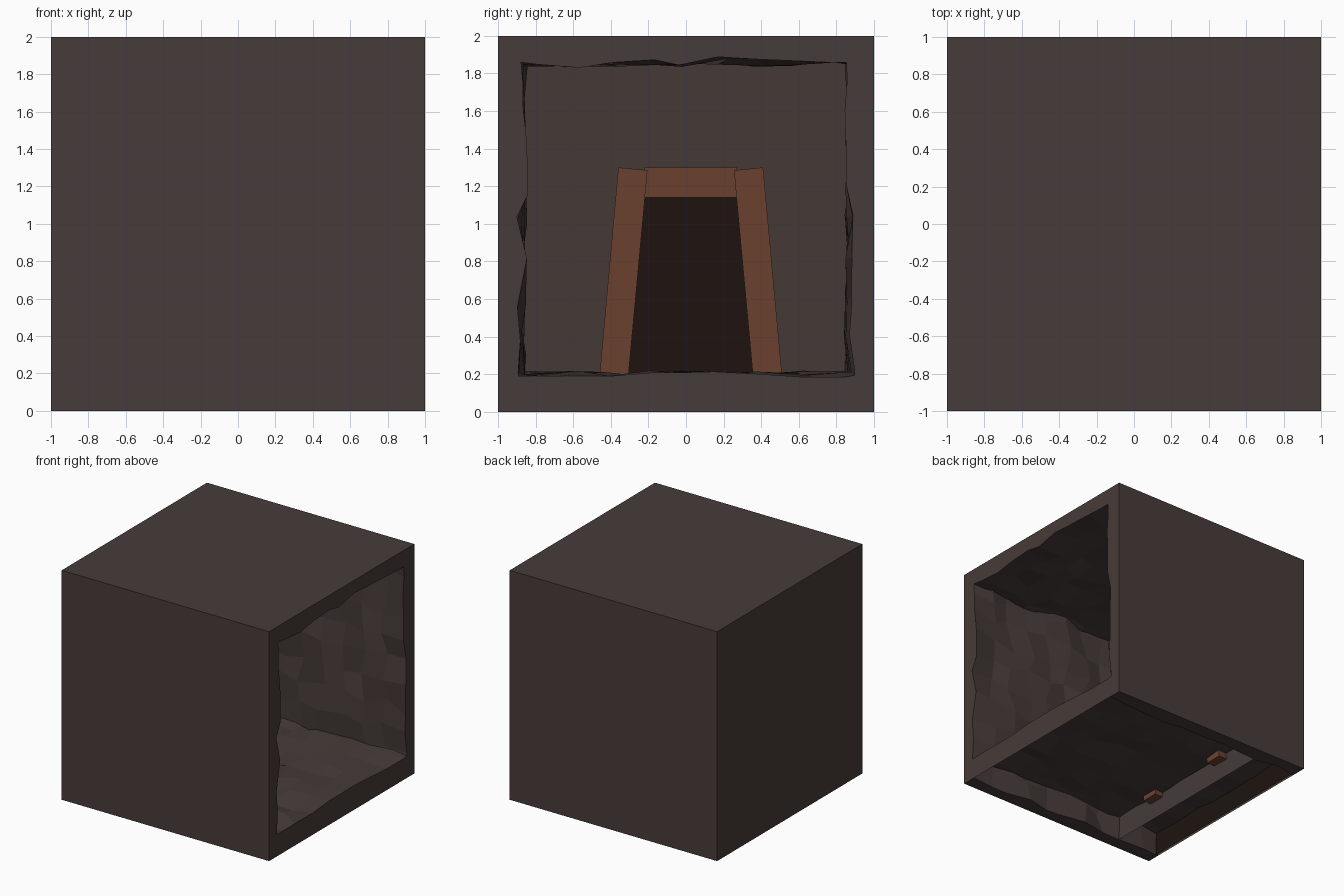
import bpy, bmesh, math, random
from mathutils import Vector

if "Cube" in bpy.data.objects:
    bpy.data.objects.remove(bpy.data.objects["Cube"])

random.seed(4)


def material(name, rgb):
    m = bpy.data.materials.new(name)
    m.diffuse_color = (*rgb, 1)
    m.use_nodes = True
    m.node_tree.nodes["Principled BSDF"].inputs["Base Color"].default_value = m.diffuse_color
    return m


ROCK = material("rock", (0.062, 0.045, 0.041))
WOOD = material("wood", (0.155, 0.056, 0.03))
DARK = material("darkness", (0.013, 0.007, 0.005))


def finish(name, bm, mat):
    bmesh.ops.recalc_face_normals(bm, faces=bm.faces)
    me = bpy.data.meshes.new(name)
    bm.to_mesh(me)
    bm.free()
    me.materials.append(mat)
    ob = bpy.data.objects.new(name, me)
    bpy.context.collection.objects.link(ob)
    return ob


def rough_slab(name, place, depth, noise, closed=True):
    """Slab with a rough inner face; place maps (u, v, depth) to the room."""
    bm = bmesh.new()
    bmesh.ops.create_grid(bm, x_segments=10, y_segments=10, size=1)
    for v in bm.verts:
        u, w = v.co.x, v.co.y
        if abs(u) < 0.99:
            u += random.uniform(-0.05, 0.05)
        if abs(w) < 0.99:
            w += random.uniform(-0.05, 0.05)
        v.co = Vector((u, w, depth + random.uniform(-noise, noise)))
    rim = [e for e in bm.edges if e.is_boundary]
    new = bmesh.ops.extrude_edge_only(bm, edges=rim)["geom"]
    for g in new:
        if isinstance(g, bmesh.types.BMVert):
            g.co.z = 0
    if closed:
        base = [g for g in new if isinstance(g, bmesh.types.BMEdge)
                and g.is_boundary]
        bmesh.ops.contextual_create(bm, geom=base)
    for v in bm.verts:
        v.co = place(*v.co)
    return finish(name, bm, ROCK)


# rough rock slabs around the room
rough_slab("floor", lambda u, v, d: (u, v, d), 0.2, 0.02, closed=False)
rough_slab("ceiling", lambda u, v, d: (u, v, 2 - d), 0.14, 0.03)
rough_slab("front_wall", lambda u, v, d: (u, d - 1, v + 1), 0.13, 0.03)
rough_slab("back_wall", lambda u, v, d: (u, 1 - d, v + 1), 0.13, 0.03)


def quads(name, faces, mat):
    bm = bmesh.new()
    for f in faces:
        bm.faces.new([bm.verts.new(p) for p in f])
    bmesh.ops.remove_doubles(bm, verts=bm.verts, dist=1e-4)
    return finish(name, bm, mat)


# closed end of the room and the dark space behind the doorway
quads("end_cover", [[(-1, y, z) for y, z in
                     ((-1, 0), (1, 0), (1, 2), (-1, 2))]], ROCK)
quads("doorway_darkness", [[(-0.98, y, z) for y, z in
                            ((-0.9, 0), (0.9, 0), (0.9, 1.88), (-0.9, 1.88))]], DARK)


# leaning end wall with a tapered doorway
def lean(z):
    return -0.58 + 0.065 * z


def wall_face(pts):
    return [(lean(z), y, z) for y, z in pts]


quads("end_wall", [wall_face(p) for p in (
    [(-0.99, 0), (0.99, 0), (0.99, 0.2), (0.43, 0.2), (-0.38, 0.2), (-0.99, 0.2)],
    [(-0.99, 0.2), (-0.38, 0.2), (-0.28, 1.22), (-0.99, 1.22)],
    [(0.43, 0.2), (0.99, 0.2), (0.99, 1.22), (0.33, 1.22)],
    [(-0.99, 1.22), (-0.28, 1.22), (0.33, 1.22), (0.99, 1.22),
     (0.99, 1.99), (-0.99, 1.99)])], ROCK)


# timber door frame, each beam a yz outline given depth along x
def beam(name, outline, front, back):
    bm = bmesh.new()
    face = bm.faces.new([bm.verts.new((lean(z) + front, y, z)) for y, z in outline])
    ext = bmesh.ops.extrude_face_region(bm, geom=[face])["geom"]
    for g in ext:
        if isinstance(g, bmesh.types.BMVert):
            g.co.x += back - front
    return finish(name, bm, WOOD)


beam("left_post", [(-0.464, 0.15), (-0.31, 0.15), (-0.205, 1.285), (-0.36, 1.30)], 0.08, -0.07)
beam("right_post", [(0.36, 0.15), (0.515, 0.15), (0.41, 1.30), (0.255, 1.285)], 0.08, -0.07)
beam("lintel", [(-0.22, 1.14), (0.27, 1.14), (0.27, 1.30), (-0.22, 1.30)], 0.06, -0.07)
